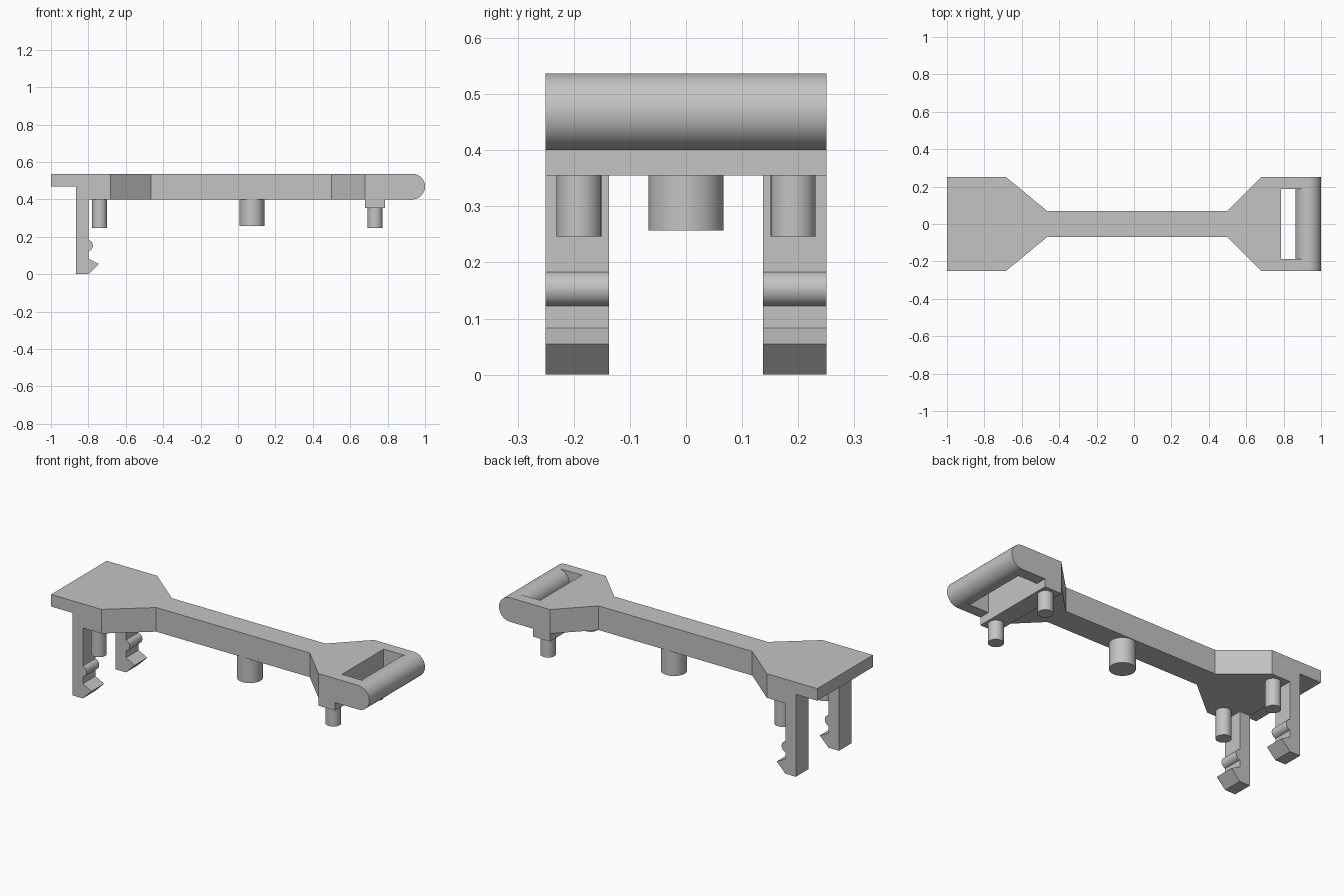
import bpy
import bmesh
from math import sin, cos, pi
from mathutils import Vector

cube = bpy.data.objects.get("Cube")
if cube:
    bpy.data.objects.remove(cube, do_unlink=True)

grey = bpy.data.materials.new("light grey plastic")
grey.use_nodes = True
grey.diffuse_color = (0.55, 0.55, 0.55, 1)
grey.node_tree.nodes["Principled BSDF"].inputs["Base Color"].default_value = grey.diffuse_color

TOP, BOTTOM = 0.537, 0.40
MID, RADIUS = (TOP + BOTTOM) / 2, (TOP - BOTTOM) / 2
HALF, NECK = 0.25, 0.07
BAR_X = 1 - RADIUS


def arc(cx, cy, r, start, end, steps=20):
    angles = [start + (end - start) * i / steps for i in range(steps + 1)]
    return [(cx + r * cos(a), cy + r * sin(a)) for a in angles]


def prism(name, points, axis, low, high):
    """Extrude a profile: (x, z) points along y, or (x, y) points along z."""
    bm = bmesh.new()
    place = (lambda a, b: (a, low, b)) if axis == "y" else (lambda a, b: (a, b, low))
    face = bm.faces.new([bm.verts.new(place(a, b)) for a, b in points])
    moved = bmesh.ops.extrude_face_region(bm, geom=[face])["geom"]
    step = Vector((0, high - low, 0)) if axis == "y" else Vector((0, 0, high - low))
    bmesh.ops.translate(bm, vec=step, verts=[v for v in moved if isinstance(v, bmesh.types.BMVert)])
    bmesh.ops.recalc_face_normals(bm, faces=bm.faces)
    mesh = bpy.data.meshes.new(name)
    bm.to_mesh(mesh)
    bm.free()
    mesh.materials.append(grey)
    obj = bpy.data.objects.new(name, mesh)
    bpy.context.collection.objects.link(obj)
    return obj


def activate(obj):
    bpy.ops.object.select_all(action="DESELECT")
    obj.select_set(True)
    bpy.context.view_layer.objects.active = obj


def combine(obj, cutter, operation):
    activate(obj)
    mod = obj.modifiers.new("cut", "BOOLEAN")
    mod.operation, mod.solver, mod.object = operation, "EXACT", cutter
    bpy.ops.object.modifier_apply(modifier=mod.name)
    bpy.data.objects.remove(cutter, do_unlink=True)


def smooth(obj):
    activate(obj)
    bpy.ops.object.shade_smooth_by_angle(angle=pi / 6)


# Body: side profile with thin lip, underside rib and round end, trimmed by the plan outline
side = [(-1, MID), (-0.865, MID), (-0.865, BOTTOM), (0.68, BOTTOM), (0.68, 0.355),
        (0.785, 0.355), (0.785, BOTTOM)]
side += arc(BAR_X, MID, RADIUS, -pi / 2, pi / 2) + [(-1, TOP)]
body = prism("body", side, "y", -0.4, 0.4)
edge = [(-1.2, HALF), (-0.683, HALF), (-0.465, NECK), (0.5, NECK), (0.68, HALF), (1.2, HALF)]
plan = edge + [(x, -y) for x, y in reversed(edge)]
combine(body, prism("plan_cutter", plan, "z", 0, 1), "INTERSECT")

# Handle opening, leaving a round grip bar
slot = [(0.785, 0.2), (BAR_X, 0.2)]
slot += arc(BAR_X, MID, RADIUS, 3 * pi / 2, pi / 2) + [(BAR_X, 0.8), (0.785, 0.8)]
combine(body, prism("slot_cutter", slot, "y", -0.187, 0.187), "DIFFERENCE")
smooth(body)

# Clip legs with a round bump and a hooked foot
leg = [(-0.865, 0), (-0.80, 0), (-0.745, 0.055), (-0.80, 0.083)]
leg += arc(-0.807, 0.153, 0.031, -1.344, 1.344, 16)
leg += [(-0.80, BOTTOM), (-0.865, BOTTOM)]
for label, y in (("right", -HALF), ("left", 0.137)):
    smooth(prism(label + "_clip_leg", leg, "y", y, y + HALF - 0.137))


# Round pegs under the plate
def peg(name, x, y, r, low, high):
    smooth(prism(name, arc(x, y, r, 0, 2 * pi, 40)[:-1], "z", low, high))


peg("centre_peg", 0.075, 0, 0.067, 0.257, BOTTOM)
for label, sign in (("right", -1), ("left", 1)):
    peg(label + "_clip_end_peg", -0.74, sign * 0.191, 0.04, 0.246, BOTTOM)
    peg(label + "_handle_end_peg", 0.733, sign * 0.191, 0.04, 0.246, 0.355)
